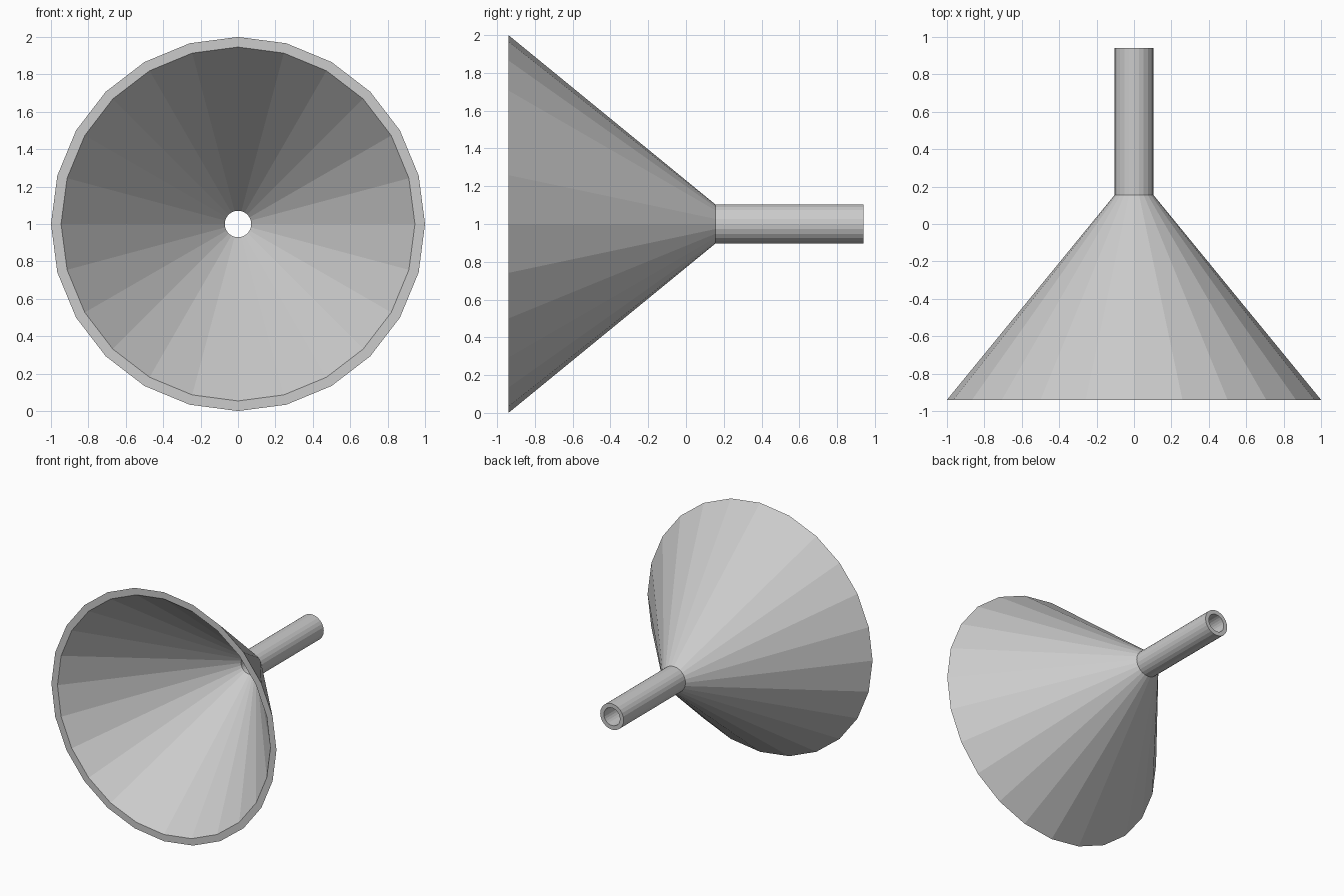
import bpy, bmesh, math

if "Cube" in bpy.data.objects:
    bpy.data.objects.remove(bpy.data.objects["Cube"])

SIDES = 24
AXIS_Z = 1.0


def lathe_y(name, profile):
    """Revolve a closed (radius, y) profile around the horizontal axis."""
    bm = bmesh.new()
    rings = []
    for i in range(SIDES):
        a = 2 * math.pi * i / SIDES
        rings.append([bm.verts.new((r * math.cos(a), y, AXIS_Z + r * math.sin(a)))
                      for r, y in profile])
    n = len(profile)
    for i in range(SIDES):
        a, b = rings[i], rings[(i + 1) % SIDES]
        for j in range(n):
            k = (j + 1) % n
            bm.faces.new((a[j], a[k], b[k], b[j]))
    bmesh.ops.recalc_face_normals(bm, faces=bm.faces)
    mesh = bpy.data.meshes.new(name)
    bm.to_mesh(mesh)
    bm.free()
    obj = bpy.data.objects.new(name, mesh)
    bpy.context.collection.objects.link(obj)
    return obj


# Hollow funnel: flared cone, flat rim, straight spout with open bore
lathe_y("funnel", [
    (1.0, -0.94),     # outer rim
    (0.104, 0.155),   # outer neck
    (0.104, 0.94),    # spout end, outside
    (0.071, 0.94),    # spout end, inside
    (0.071, 0.14),    # inner neck
    (0.946, -0.94),   # inner rim
])
